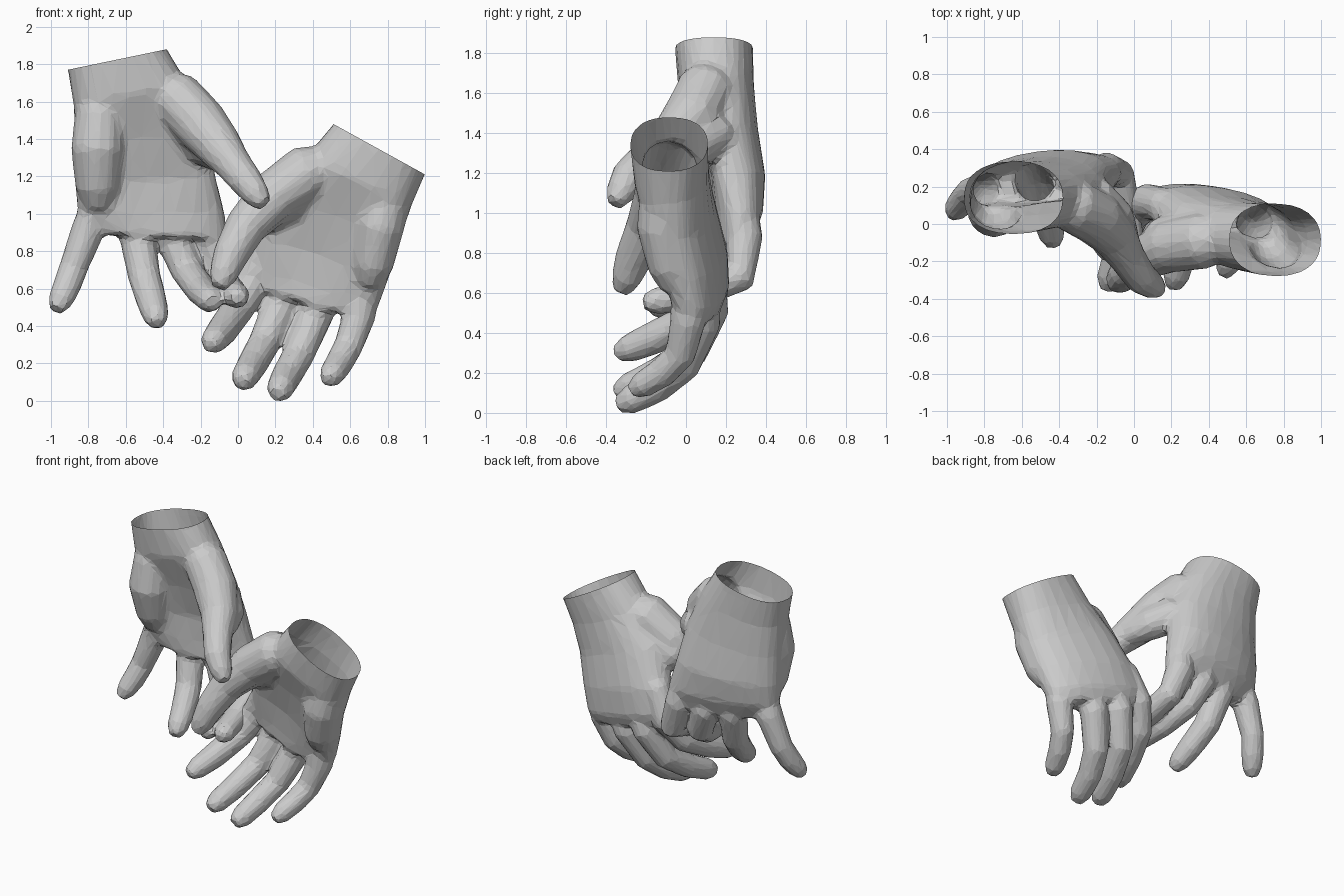
import bpy, bmesh, math
from mathutils import Vector as V

if "Cube" in bpy.data.objects:
    bpy.data.objects.remove(bpy.data.objects["Cube"])

Y = V((0, 1, 0))


def skin_rings(bm, rings):
    """Add a closed shell through a list of equal-length rings."""
    loops = [[bm.verts.new(p) for p in r] for r in rings]
    n = len(loops[0])
    for a, b in zip(loops, loops[1:]):
        for i in range(n):
            j = (i + 1) % n
            bm.faces.new((a[i], a[j], b[j], b[i]))
    bm.faces.new(loops[0])
    bm.faces.new(loops[-1])


def palm(bm, sections, sides=24):
    """Section: left edge, right edge, half thickness, hollow of the palm side."""
    rings = []
    for left, right, t, hollow in sections:
        a, b = V(left), V(right)
        c, u = (a + b) / 2, (b - a) / 2
        n = (Y - u * (Y.dot(u) / u.length_squared)).normalized()
        ring = []
        for i in range(sides):
            ang = math.tau * i / sides
            co, si = math.cos(ang), math.sin(ang)
            d = math.copysign(abs(si) ** 0.85, si) * t
            if si < 0:
                d *= 1 - hollow * si * si
            ring.append(c + u * math.copysign(abs(co) ** 0.9, co) + n * d)
        rings.append(ring)
    # run the wrist on a little, to be cut off cleanly later
    step = (V(sections[0][0]) - V(sections[1][0]) + V(sections[0][1]) - V(sections[1][1])) * 0.25
    rings.insert(0, [p + step for p in rings[0]])
    skin_rings(bm, rings)


def tube(bm, path, fat=1.14, sides=12):
    """Path: x, y, z, radius; both ends get a rounded tip."""
    pts = [V(p[:3]) for p in path]
    rad = [p[3] * fat for p in path]
    start, end = (pts[0] - pts[1]).normalized(), (pts[-1] - pts[-2]).normalized()
    pts = [pts[0] + start * rad[0] * 0.7] + pts + [pts[-1] + end * rad[-1] * 0.95]
    rad = [rad[0] * 0.6] + rad + [rad[-1] * 0.6]
    rings = []
    for i, p in enumerate(pts):
        t = (pts[min(i + 1, len(pts) - 1)] - pts[max(i - 1, 0)]).normalized()
        u = t.cross(Y).normalized()
        n = u.cross(t)
        rings.append([p + (u * math.cos(k) + n * math.sin(k)) * rad[i]
                      for k in (math.tau * j / sides for j in range(sides))])
    skin_rings(bm, rings)


def hand(name, sections, pads, fingers):
    """Fuse palm, pads and fingers, facet the skin, cut the wrist open."""
    bm = bmesh.new()
    palm(bm, sections)
    for path in pads:
        tube(bm, path, 1)
    for path in fingers:
        tube(bm, path)
    bmesh.ops.recalc_face_normals(bm, faces=bm.faces)
    bmesh.ops.triangulate(bm, faces=bm.faces)
    me = bpy.data.meshes.new(name)
    bm.to_mesh(me)
    bm.free()
    ob = bpy.data.objects.new(name, me)
    bpy.context.collection.objects.link(ob)
    m = ob.modifiers.new("fuse", 'REMESH')
    m.mode, m.voxel_size = 'VOXEL', 0.014
    m = ob.modifiers.new("soften", 'SMOOTH')
    m.factor, m.iterations = 0.5, 18
    m = ob.modifiers.new("facet", 'DECIMATE')
    m.ratio = 0.045
    dg = bpy.context.evaluated_depsgraph_get()
    me = bpy.data.meshes.new_from_object(ob.evaluated_get(dg))
    ob.modifiers.clear()
    ob.data = me
    # open wrist
    a, b = V(sections[0][0]), V(sections[0][1])
    normal = (b - a).cross(Y)
    if normal.z < 0:
        normal.negate()
    bm = bmesh.new()
    bm.from_mesh(me)
    bmesh.ops.bisect_plane(bm, geom=bm.verts[:] + bm.edges[:] + bm.faces[:],
                           plane_co=a, plane_no=normal, clear_outer=True)
    for f in bm.faces:
        f.smooth = False
    bm.to_mesh(me)
    bm.free()


# Upper hand: palm, thumb web and heel pads, then thumb to little finger
hand("upper_hand", [
    ((-.91, .14, 1.77), (-.38, .14, 1.88), .195, 0),
    ((-.88, .13, 1.58), (-.27, .15, 1.70), .20, .1),
    ((-.87, .14, 1.36), (-.17, .18, 1.46), .20, .45),
    ((-.87, .15, 1.16), (-.12, .25, 1.20), .19, .55),
    ((-.86, .17, 1.02), (-.07, .28, 1.00), .15, .3),
    ((-.76, .18, .89), (-.06, .27, .86), .10, 0),
], [
    [(-.34, .14, 1.42, .08), (-.2, .13, 1.39, .12), (-.1, .03, 1.33, .11), (-.05, -.06, 1.29, .08)],
    [(-.74, .09, 1.55, .13), (-.75, .07, 1.35, .145), (-.75, .11, 1.14, .12)],
], [
    [(-.46, .13, 1.70, .08), (-.33, .10, 1.62, .13), (-.20, .03, 1.48, .13), (-.10, -.07, 1.36, .11),
     (-.03, -.19, 1.27, .088), (.04, -.29, 1.18, .08), (.10, -.33, 1.10, .066)],
    [(-.20, .25, 1.10, .08), (-.15, .29, .88, .085), (-.08, .27, .68, .075),
     (-.04, .04, .59, .068), (-.005, -.15, .56, .062)],
    [(-.39, .24, 1.10, .08), (-.35, .27, .87, .085), (-.27, .22, .69, .077),
     (-.20, .04, .59, .072), (-.15, -.12, .54, .064)],
    [(-.57, .22, 1.10, .08), (-.54, .23, .88, .085), (-.50, .15, .66, .078),
     (-.46, .03, .53, .073), (-.44, -.06, .455, .064)],
    [(-.74, .17, 1.10, .07), (-.80, .19, .92, .08), (-.88, .17, .71, .069),
     (-.92, .12, .60, .067), (-.95, .08, .535, .06)],
])

# Lower hand
hand("lower_hand", [
    ((.51, -.08, 1.48), (1.0, -.09, 1.21), .195, 0),
    ((.36, -.06, 1.30), (.93, -.10, 1.05), .195, .1),
    ((.20, .01, 1.10), (.87, -.10, .87), .19, .45),
    ((.10, .08, .88), (.81, -.05, .67), .18, .55),
    ((.05, .12, .70), (.75, .01, .50), .14, .3),
    ((.06, .12, .61), (.68, .03, .43), .10, 0),
], [
    [(.42, -.05, 1.1, .08), (.29, -.05, 1.08, .13), (.15, -.07, 1.01, .11), (.07, -.15, .93, .08)],
    [(.80, -.11, 1.10, .12), (.76, -.12, .93, .13), (.72, -.08, .72, .11)],
], [
    [(.55, -.08, 1.28, .08), (.37, -.09, 1.22, .135), (.19, -.12, 1.09, .125),
     (.04, -.19, .93, .10), (-.04, -.26, .78, .085), (-.08, -.30, .67, .068)],
    [(.17, .10, .84, .08), (.07, .12, .63, .088), (-.01, .04, .48, .078),
     (-.08, -.15, .38, .075), (-.13, -.29, .32, .064)],
    [(.34, .10, .78, .08), (.23, .12, .51, .085), (.14, .03, .31, .076),
     (.08, -.13, .20, .073), (.035, -.29, .125, .066)],
    [(.51, .06, .73, .08), (.41, .08, .45, .085), (.32, -.01, .24, .076),
     (.26, -.14, .135, .073), (.225, -.28, .065, .066)],
    [(.66, .02, .70, .08), (.65, .01, .46, .08), (.59, -.03, .29, .07),
     (.54, -.12, .20, .068), (.50, -.22, .14, .061)],
])
